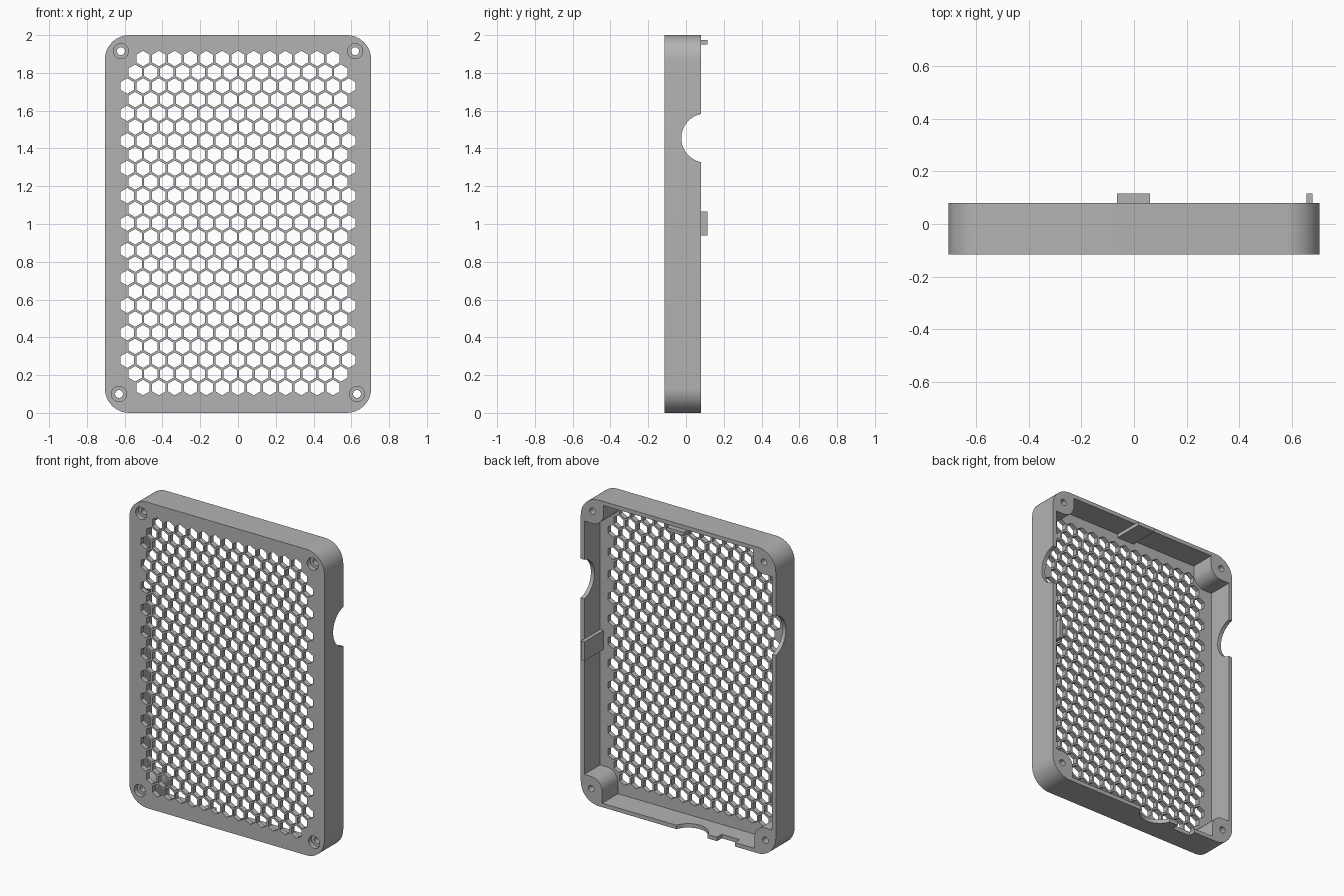
import bpy
import math
from mathutils import Vector

cube = bpy.data.objects.get("Cube")
if cube:
    bpy.data.objects.remove(cube, do_unlink=True)

W, H = 0.705, 2.0            # half width, height
FRONT, FLOOR, BACK = -0.115, -0.083, 0.08
WALL, CORNER, BOSS = 0.026, 0.13, 0.08
TAB_END = 0.115
SCREWS = [(0.63, 0.1), (0.62, 1.915), (-0.62, 1.915), (-0.63, 0.1)]
QUADRANTS = [(1, -1), (1, 1), (-1, 1), (-1, -1)]

grey = bpy.data.materials.new("plain_grey")
grey.use_nodes = True
grey.diffuse_color = (0.45, 0.45, 0.45, 1)
grey.node_tree.nodes["Principled BSDF"].inputs["Base Color"].default_value = grey.diffuse_color


def arc(cx, cz, r, start, sweep, steps):
    return [(cx + r * math.cos(math.radians(start + sweep * i / steps)),
             cz + r * math.sin(math.radians(start + sweep * i / steps)))
            for i in range(steps + 1)]


def circle(cx, cz, r, sides, start=0):
    return arc(cx, cz, r, start, 360, sides)[:-1]


def slab(name, loops, y0, y1):
    """Fill closed loops in the xz plane and thicken from y0 to y1."""
    curve = bpy.data.curves.new(name, 'CURVE')
    curve.dimensions = '2D'
    curve.fill_mode = 'BOTH'
    curve.extrude = (y1 - y0) / 2
    for loop in loops:
        spline = curve.splines.new('POLY')
        spline.points.add(len(loop) - 1)
        for point, (x, z) in zip(spline.points, loop):
            point.co = (x, z, 0, 1)
        spline.use_cyclic_u = True
    obj = bpy.data.objects.new(name, curve)
    bpy.context.collection.objects.link(obj)
    obj.rotation_euler.x = math.pi / 2
    obj.location.y = (y0 + y1) / 2
    bpy.ops.object.select_all(action='DESELECT')
    obj.select_set(True)
    bpy.context.view_layer.objects.active = obj
    bpy.ops.object.convert(target='MESH')
    obj = bpy.context.object
    bpy.ops.object.transform_apply(location=True, rotation=True, scale=True)
    bpy.ops.object.mode_set(mode='EDIT')
    bpy.ops.mesh.select_all(action='SELECT')
    bpy.ops.mesh.remove_doubles(threshold=0.0001)
    bpy.ops.mesh.normals_make_consistent(inside=False)
    bpy.ops.object.mode_set(mode='OBJECT')
    obj.data.materials.clear()
    obj.data.materials.append(grey)
    return obj


def box(name, low, high):
    low, high = Vector(low), Vector(high)
    bpy.ops.mesh.primitive_cube_add(size=1, location=(low + high) / 2)
    obj = bpy.context.object
    obj.name = name
    obj.scale = high - low
    bpy.ops.object.transform_apply(location=False, rotation=False, scale=True)
    obj.data.materials.append(grey)
    return obj


def rod(name, r, length, location, rotation):
    bpy.ops.mesh.primitive_cylinder_add(vertices=48, radius=r, depth=length,
                                        location=location, rotation=rotation)
    obj = bpy.context.object
    obj.name = name
    obj.data.materials.append(grey)
    return obj


def cut(target, cutter):
    mod = target.modifiers.new(cutter.name, 'BOOLEAN')
    mod.operation = 'DIFFERENCE'
    mod.solver = 'EXACT'
    mod.object = cutter
    bpy.context.view_layer.objects.active = target
    bpy.ops.object.modifier_apply(modifier=mod.name)
    bpy.data.objects.remove(cutter, do_unlink=True)


# Rounded outer outline, and a cavity that steps around the screw bosses
outline, cavity = [], []
for i, ((sx, sz), (hx, hz)) in enumerate(zip(QUADRANTS, SCREWS)):
    start = -90 + 90 * i
    outline += arc(sx * (W - CORNER), H / 2 + sz * (H / 2 - CORNER), CORNER, start, 90, 12)
    wall_x, wall_z = sx * (W - WALL), H / 2 + sz * (H / 2 - WALL)
    step = [(wall_x, hz - sz * BOSS)]
    for k in range(9):
        a = math.pi / 2 * k / 8
        step.append((hx - sx * BOSS * math.sin(a), hz - sz * BOSS * math.cos(a)))
    step.append((hx - sx * BOSS, wall_z))
    cavity += step if sx * sz > 0 else step[::-1]

# Honeycomb grille: staggered rows, end rows shortened near the screws
PITCH, ROWS = 0.0838, 25
hexes = []
for row in range(ROWS):
    count = 14 if row % 2 else 15
    if row in (0, ROWS - 1):
        count = 13
    z = 1.005 + (row - (ROWS - 1) / 2) * PITCH * math.sqrt(3) / 2
    hexes += [circle((i - (count - 1) / 2) * PITCH, z, 0.041, 6, 30) for i in range(count)]

sinks = [circle(x, z, 0.04, 24) for x, z in SCREWS]
holes = [circle(x, z, 0.021, 16) for x, z in SCREWS]
grille = slab("grille_panel", [outline] + hexes + sinks, FRONT, FLOOR)
frame = slab("frame_walls", [outline, cavity] + holes, FLOOR, BACK)

# Finger cutouts through both side walls, and an arc and slot in the bottom wall
cut(frame, rod("side_cutter", 0.13, 2, (0, 0.105, 1.455), (0, math.pi / 2, 0)))
cut(frame, rod("bottom_cutter", 0.12, 0.12, (-0.1, 0.12, 0), (0, 0, 0)))
cut(frame, box("slot_cutter", (-0.41, 0.03, -0.05), (-0.28, 0.2, 0.06)))

# Locating tabs inside the top and left walls
box("top_tab", (-0.065, FLOOR, H - 0.05), (0.06, TAB_END, H - WALL))
box("left_tab", (W - 0.05, FLOOR, 0.94), (W - WALL, TAB_END, 1.065))

for obj in (grille, frame):
    bpy.ops.object.select_all(action='DESELECT')
    obj.select_set(True)
    bpy.context.view_layer.objects.active = obj
    bpy.ops.object.shade_smooth_by_angle(angle=math.radians(30))
